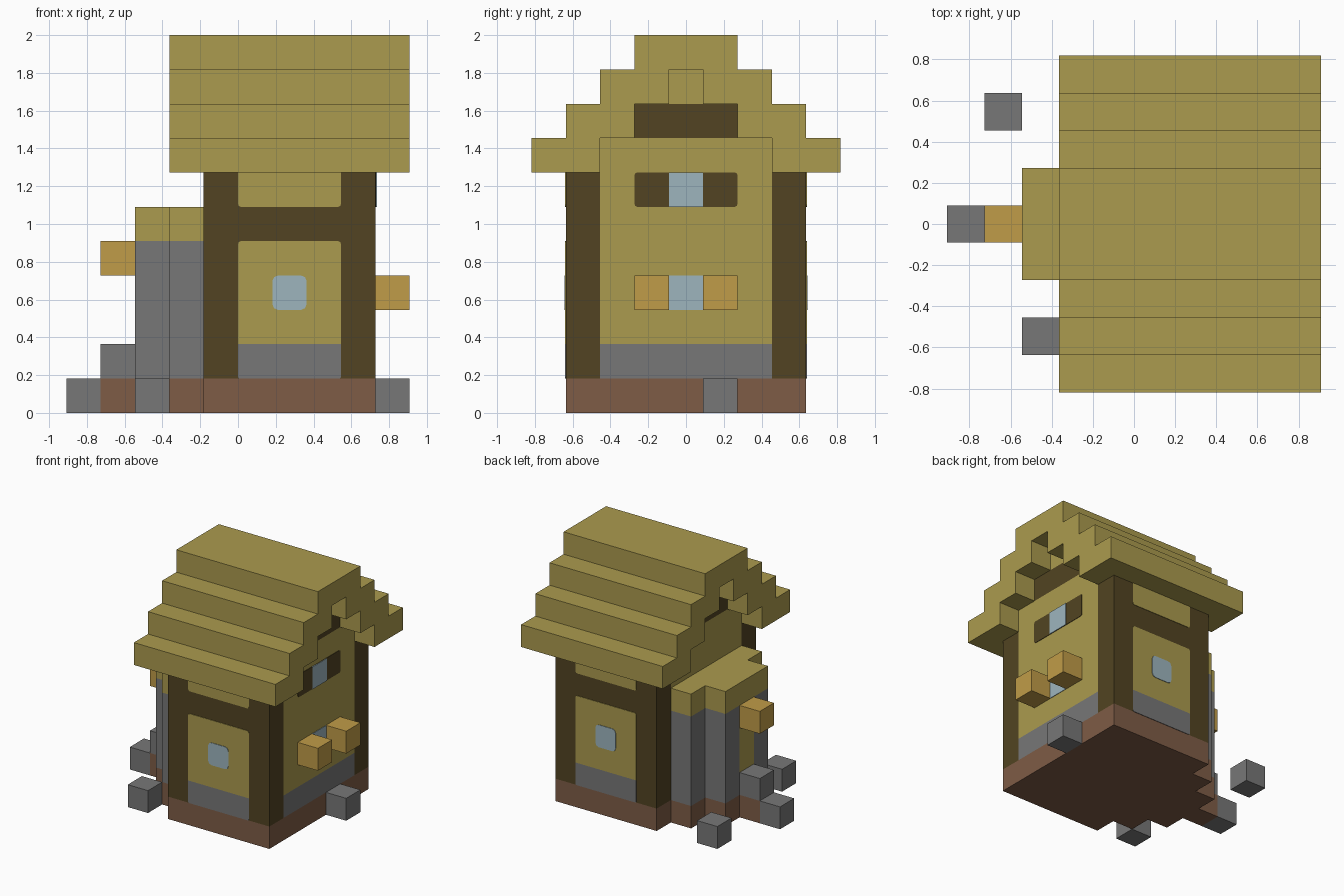
import bpy
import bmesh
from mathutils import Vector

U = 2 / 11                           # edge of one building block
ORIGIN = Vector((-5 * U, -4.5 * U, 0))

if "Cube" in bpy.data.objects:
    bpy.data.objects.remove(bpy.data.objects["Cube"])


def material(name, rgb):
    linear = [((c / 255 + 0.055) / 1.055) ** 2.4 for c in rgb]
    mat = bpy.data.materials.new(name)
    mat.use_nodes = True
    mat.diffuse_color = (*linear, 1)
    mat.node_tree.nodes["Principled BSDF"].inputs["Base Color"].default_value = (*linear, 1)
    return mat


straw = material("straw", (171, 155, 78))
timber = material("dark timber", (82, 68, 34))
stone = material("grey stone", (119, 119, 119))
earth = material("brown earth", (126, 92, 70))
glass = material("pale blue glass", (157, 181, 190))
honey = material("honey yellow", (192, 156, 72))


def finish(bm, name, mat):
    bmesh.ops.recalc_face_normals(bm, faces=bm.faces)
    mesh = bpy.data.meshes.new(name)
    bm.to_mesh(mesh)
    bm.free()
    mesh.materials.append(mat)
    obj = bpy.data.objects.new(name, mesh)
    bpy.context.collection.objects.link(obj)


def block(name, mat, x, y, z):
    """Box over block ranges (start, end) on each axis."""
    low = Vector((x[0], y[0], z[0])) * U + ORIGIN
    high = Vector((x[1], y[1], z[1])) * U + ORIGIN
    bm = bmesh.new()
    bmesh.ops.create_cube(bm, size=1)
    bmesh.ops.scale(bm, vec=high - low, verts=bm.verts)
    bmesh.ops.translate(bm, vec=(low + high) / 2, verts=bm.verts)
    finish(bm, name, mat)


def plate(name, mat, side, span, z, radius, corners=("top", "bottom"), depth=0.004):
    """Thin painted panel with rounded corners on the front, back or left wall."""
    bm = bmesh.new()
    verts = []
    for a, h in ((span[0], z[0]), (span[1], z[0]), (span[1], z[1]), (span[0], z[1])):
        p = {"front": (a, 1, h), "back": (a, 8, h), "left": (9, a, h)}[side]
        verts.append(bm.verts.new(Vector(p) * U + ORIGIN))
    face = bm.faces.new(verts)
    rounded = (verts[:2] if "bottom" in corners else []) + (verts[2:] if "top" in corners else [])
    if radius:
        bmesh.ops.bevel(bm, geom=rounded, offset=radius, segments=2, profile=0.5,
                        affect='VERTICES')
    out = Vector({"front": (0, -1, 0), "back": (0, 1, 0), "left": (1, 0, 0)}[side])
    face = bm.faces[:][0]
    new = bmesh.ops.extrude_face_region(bm, geom=[face], use_keep_orig=True)["geom"]
    moved = [g for g in new if isinstance(g, bmesh.types.BMVert)]
    bmesh.ops.translate(bm, vec=out * depth, verts=moved)
    finish(bm, name, mat)


# House body
block("house_base", earth, (4, 9), (1, 8), (0, 1))
block("stone_footing", stone, (4, 9), (2, 7), (1, 2))
block("straw_core", straw, (4, 9), (2, 7), (2, 8))
block("gable_beam", timber, (4, 9), (3, 6), (8, 9))
block("gable_peak", straw, (4, 9), (4, 5), (9, 10))

# Framed front and back walls
for side, y in (("front", 1), ("back", 7)):
    block(side + "_timber_wall", timber, (4, 9), (y, y + 1), (1, 7))
    plate(side + "_stone_panel", stone, side, (5, 8), (1, 2), 0.01, ("bottom",))
    plate(side + "_straw_panel", straw, side, (5, 8), (2, 5), 0.015, ("top",))
    plate(side + "_upper_panel", straw, side, (5, 8), (6, 7), 0.015, ("bottom",))
    plate(side + "_window", glass, side, (6, 7), (3, 4), 0.03, depth=0.008)

# Left gable wall
plate("shutters", timber, "left", (3, 6), (6, 7), 0.015)
plate("upper_window", glass, "left", (4, 5), (6, 7), 0, depth=0.008)
plate("lower_window", glass, "left", (4, 5), (3, 4), 0)
for i, y in enumerate((3, 5)):
    block(f"flower_box_{i + 1}", honey, (9, 10), (y, y + 1), (3, 4))

# Stepped roof, both slopes mirrored about the ridge
for step in range(3):
    for label, y in (("front", step), ("back", 7 - step)):
        block(f"{label}_roof_step_{step + 1}", straw, (3, 10), (y, y + 2), (7 + step, 8 + step))
block("roof_ridge", straw, (3, 10), (3, 6), (10, 11))

# Stepped bay on the right side
for name, x, y in (("inner_bay", 3, (2, 7)), ("outer_bay", 2, (3, 6))):
    block(name + "_base", earth, (x, x + 1), y, (0, 1))
    block(name + "_cap", straw, (x, x + 1), y, (5, 6))
block("inner_bay_wall", stone, (3, 4), (2, 7), (1, 5))
for i, y in enumerate((3, 5)):
    block(f"outer_bay_pier_{i + 1}", stone, (2, 3), (y, y + 1), (1, 5))
block("bay_sill", stone, (2, 3), (4, 5), (1, 2))
block("bay_infill", straw, (2, 3), (4, 5), (2, 5))
block("bay_lantern", honey, (1, 2), (4, 5), (4, 5))
block("bay_step_base", earth, (1, 2), (4, 5), (0, 1))
block("bay_step", stone, (1, 2), (4, 5), (1, 2))

# Loose stones around the house
for i, (x, y) in enumerate(((0, 4), (1, 7), (2, 1), (9, 5))):
    block(f"loose_stone_{i + 1}", stone, (x, x + 1), (y, y + 1), (0, 1))
